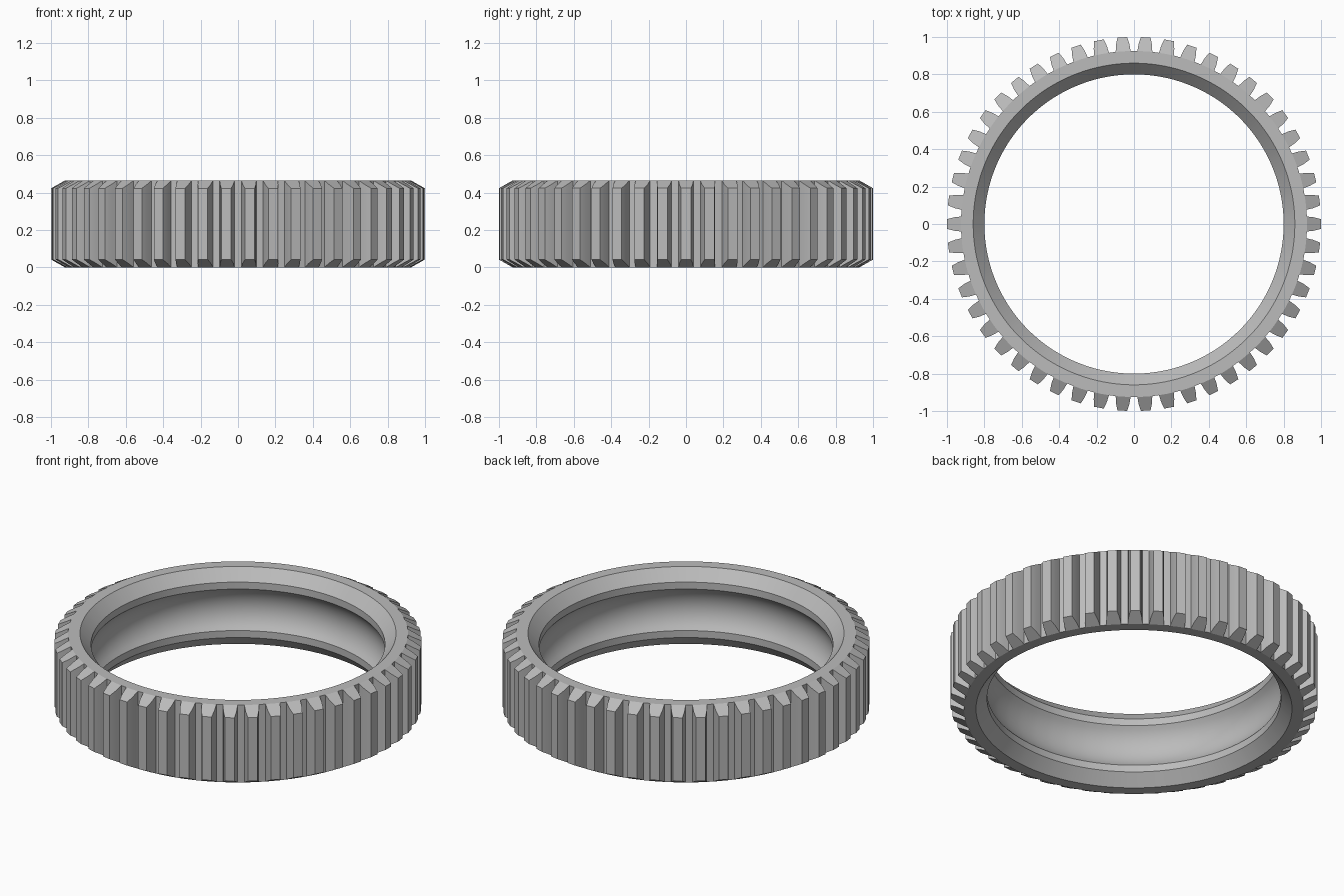
import bpy, bmesh
from math import sin, cos, pi, radians, atan2, hypot

cube = bpy.data.objects.get("Cube")
if cube:
    bpy.data.objects.remove(cube, do_unlink=True)

TEETH = 50
HEIGHT = 0.465
ROOT = 0.925
TIP = 1.0
CHAMFER = 0.042
PITCH = 2 * pi / TEETH
FLANK = [(0.04, ROOT), (0.036, 0.962), (0.026, TIP)]  # half width, radius

steel = bpy.data.materials.new("steel grey")
steel.use_nodes = True
grey = (0.5, 0.5, 0.5, 1)
steel.diffuse_color = grey
steel.node_tree.nodes["Principled BSDF"].inputs["Base Color"].default_value = grey


def bore_profile(steps=10):
    """Half section of the bore, top to bottom: bevel, lip, hollow groove, lip, bevel."""
    mouth, lip, lip_end, depth = 0.86, 0.80, 0.108, 0.05
    half = HEIGHT / 2 - lip_end
    rad = (half ** 2 + depth ** 2) / (2 * depth)
    span = atan2(half, rad - depth)
    groove = []
    for i in range(steps + 1):
        a = span * (1 - 2 * i / steps)
        groove.append((lip + depth - rad + rad * cos(a), HEIGHT / 2 + rad * sin(a)))
    return ([(mouth, HEIGHT), (lip, HEIGHT - 0.066)] + groove
            + [(lip, 0.066), (mouth, 0)])


bm = bmesh.new()


def vert(radius, angle, z):
    return bm.verts.new((radius * cos(angle), radius * sin(angle), z))


# Angles shared by the bore, the end faces and the tooth roots
root_half = FLANK[0][0] / ROOT
angles = [t * PITCH + a for t in range(TEETH)
          for a in (-root_half, 0, root_half, PITCH / 2)]
count = len(angles)

# Bore and end faces
section = [(ROOT, HEIGHT)] + bore_profile() + [(ROOT, 0)]
rings = [[vert(r, a, z) for a in angles] for r, z in section]
for upper, lower in zip(rings, rings[1:]):
    for i in range(count):
        j = (i + 1) % count
        bm.faces.new((upper[i], upper[j], lower[j], lower[i]))

# Teeth with chamfered ends, and the root walls between them
top, bottom = rings[0], rings[-1]
for t in range(TEETH):
    i = 4 * t
    outline = [(-w, r) for w, r in FLANK[1:]] + [(w, r) for w, r in reversed(FLANK[1:])]
    upper, lower = [top[i]], [bottom[i]]
    for w, r in outline:
        drop = CHAMFER * (r - ROOT) / (TIP - ROOT)
        a = t * PITCH + w / r
        upper.append(vert(r, a, HEIGHT - drop))
        lower.append(vert(r, a, drop))
    upper += [top[i + 2], top[i + 3], top[(i + 4) % count]]
    lower += [bottom[i + 2], bottom[i + 3], bottom[(i + 4) % count]]
    for k in range(len(upper) - 1):
        bm.faces.new((upper[k], lower[k], lower[k + 1], upper[k + 1]))
    bm.faces.new(upper[:6] + [top[i + 1]])
    bm.faces.new(lower[:6] + [bottom[i + 1]])

bmesh.ops.recalc_face_normals(bm, faces=bm.faces[:])
mesh = bpy.data.meshes.new("ring_gear")
bm.to_mesh(mesh)
bm.free()
mesh.materials.append(steel)
gear = bpy.data.objects.new("ring_gear", mesh)
bpy.context.collection.objects.link(gear)

# Smooth the bore, keep the machined edges crisp
bpy.ops.object.select_all(action='DESELECT')
gear.select_set(True)
bpy.context.view_layer.objects.active = gear
bpy.ops.object.shade_smooth_by_angle(angle=radians(20))
